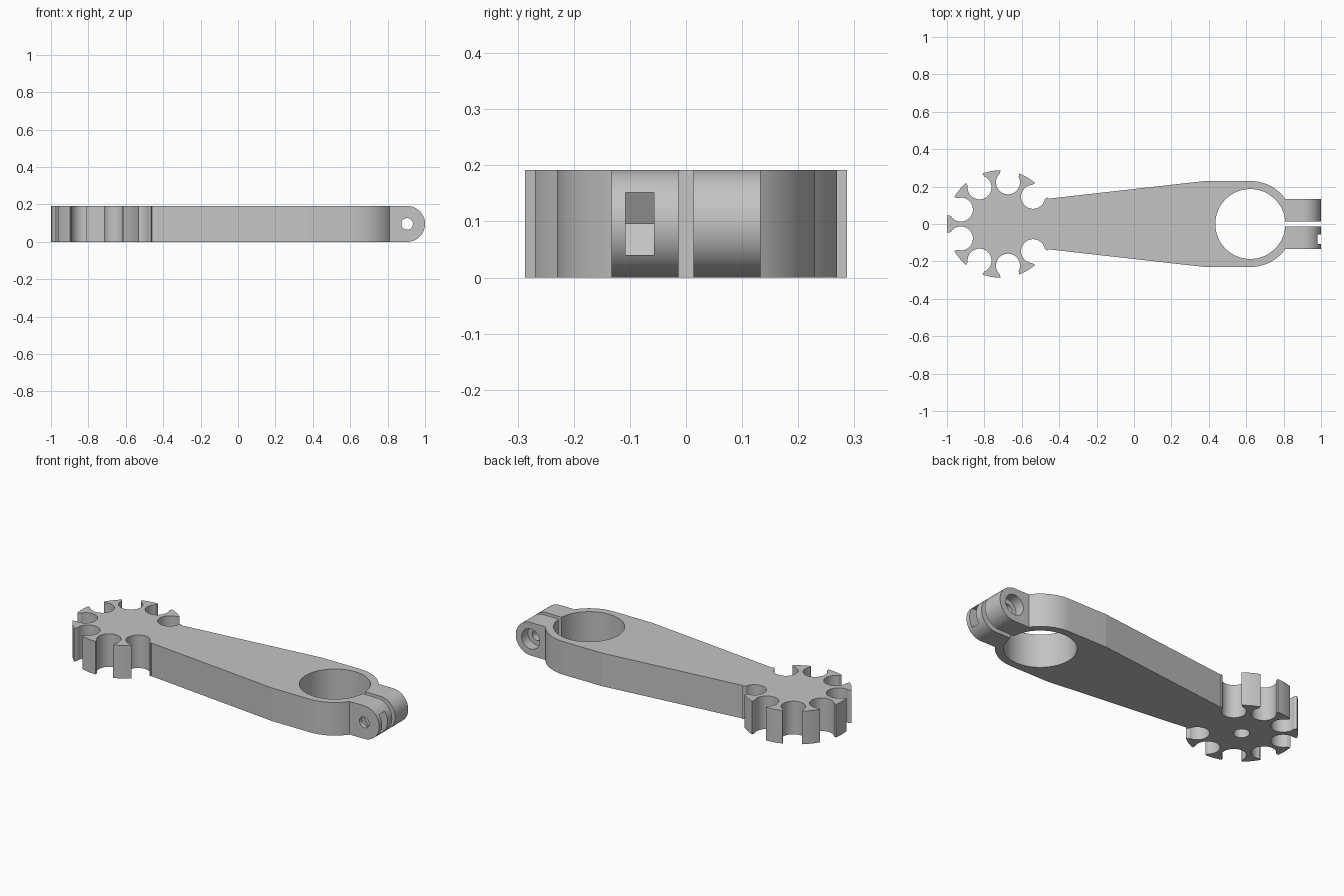
import bpy, bmesh, math
from mathutils import Vector

cube = bpy.data.objects.get("Cube")
if cube:
    bpy.data.objects.remove(cube, do_unlink=True)

HEIGHT = 0.192
MID = HEIGHT / 2
WHEEL_X, WHEEL_R = -0.713, 0.287
RING_X, RING_R, BORE_R = 0.622, 0.23, 0.187
LUG_X = 1 - MID

grey = bpy.data.materials.new("light grey")
grey.use_nodes = True
colour = (0.55, 0.55, 0.55, 1)
grey.diffuse_color = colour
grey.node_tree.nodes["Principled BSDF"].inputs["Base Color"].default_value = colour


def arc(cx, cy, r, start, end, steps):
    angles = [math.radians(start + (end - start) * i / steps) for i in range(steps + 1)]
    return [(cx + r * math.cos(a), cy + r * math.sin(a)) for a in angles]


def circle(cx, cy, r, sides=72):
    return arc(cx, cy, r, 0, 360, sides)[:-1]


def rect(x0, x1, y0, y1):
    return [(x0, y0), (x1, y0), (x1, y1), (x0, y1)]


def prism(name, points, lo, hi, axis="Z"):
    """Extrude a flat outline along Z (outline in xy) or Y (outline in xz)."""
    bm = bmesh.new()
    place = (lambda p, h: (p[0], p[1], h)) if axis == "Z" else (lambda p, h: (p[0], h, p[1]))
    face = bm.faces.new([bm.verts.new(place(p, lo)) for p in points])
    made = bmesh.ops.extrude_face_region(bm, geom=[face])["geom"]
    shift = Vector(place((0, 0), hi - lo))
    bmesh.ops.translate(bm, vec=shift, verts=[v for v in made if isinstance(v, bmesh.types.BMVert)])
    bmesh.ops.recalc_face_normals(bm, faces=bm.faces)
    mesh = bpy.data.meshes.new(name)
    bm.to_mesh(mesh)
    bm.free()
    mesh.materials.append(grey)
    obj = bpy.data.objects.new(name, mesh)
    bpy.context.collection.objects.link(obj)
    return obj


def combine(body, tool, operation="DIFFERENCE"):
    mod = body.modifiers.new("shape", "BOOLEAN")
    mod.operation, mod.object, mod.solver = operation, tool, "EXACT"
    bpy.context.view_layer.objects.active = body
    bpy.ops.object.modifier_apply(modifier=mod.name)
    bpy.data.objects.remove(tool, do_unlink=True)


# Tapered arm ending in a rounded clamp ring
outline = [(WHEEL_X + 0.1, -0.118), (0.38, -RING_R)]
outline += arc(RING_X, 0, RING_R, -90, 90, 48)
outline += [(0.38, RING_R), (WHEEL_X + 0.1, 0.118)]
arm = prism("clamp_arm", outline, 0, HEIGHT)

# Notched wheel and clamp lugs
combine(arm, prism("wheel", circle(WHEEL_X, 0, WHEEL_R, 120), 0, HEIGHT), "UNION")
lug = [(0.78, 0)] + arc(LUG_X, MID, MID, -90, 90, 36) + [(0.78, HEIGHT)]
combine(arm, prism("lugs", lug, -0.133, 0.133, "Y"), "UNION")

# Keyhole notches around the wheel, skipping the arm side
NOTCH_R, NOTCH_DIST, NECK = 0.064, 0.226, 0.051
opening = math.degrees(math.asin(NECK / NOTCH_R))
keyhole = arc(NOTCH_DIST, 0, NOTCH_R, opening, 360 - opening, 56)
keyhole += [(0.33, -NECK), (0.33, NECK)]
for i in range(1, 9):
    c, s = math.cos(math.radians(40 * i)), math.sin(math.radians(40 * i))
    turned = [(WHEEL_X + x * c - y * s, x * s + y * c) for x, y in keyhole]
    combine(arm, prism("notch", turned, -0.1, 0.3))

# Ring bore, clamp slit and blind pivot hole under the wheel
combine(arm, prism("bore", circle(RING_X, 0, BORE_R, 96), -0.1, 0.3))
combine(arm, prism("slit", rect(RING_X, 1.1, -0.0135, 0.0135), -0.1, 0.3))
combine(arm, prism("pivot_hole", circle(WHEEL_X, 0, 0.042), -0.1, 0.14))

# Bolt hole, bolt head recess and nut pocket
combine(arm, prism("bolt_hole", circle(LUG_X, MID, 0.031), -0.3, 0.3, "Y"))
combine(arm, prism("head_recess", circle(LUG_X, MID, 0.058), 0.075, 0.3, "Y"))
half = 0.056
side = half / math.sqrt(3)
pocket = [(1.1, MID - half), (1.1, MID + half), (LUG_X - side, MID + half),
          (LUG_X - 2 * side, MID), (LUG_X - side, MID - half)]
combine(arm, prism("nut_pocket", pocket, -0.108, -0.057, "Y"))

bpy.ops.object.select_all(action="DESELECT")
arm.select_set(True)
bpy.context.view_layer.objects.active = arm
bpy.ops.object.shade_smooth_by_angle(angle=math.radians(6.1))
